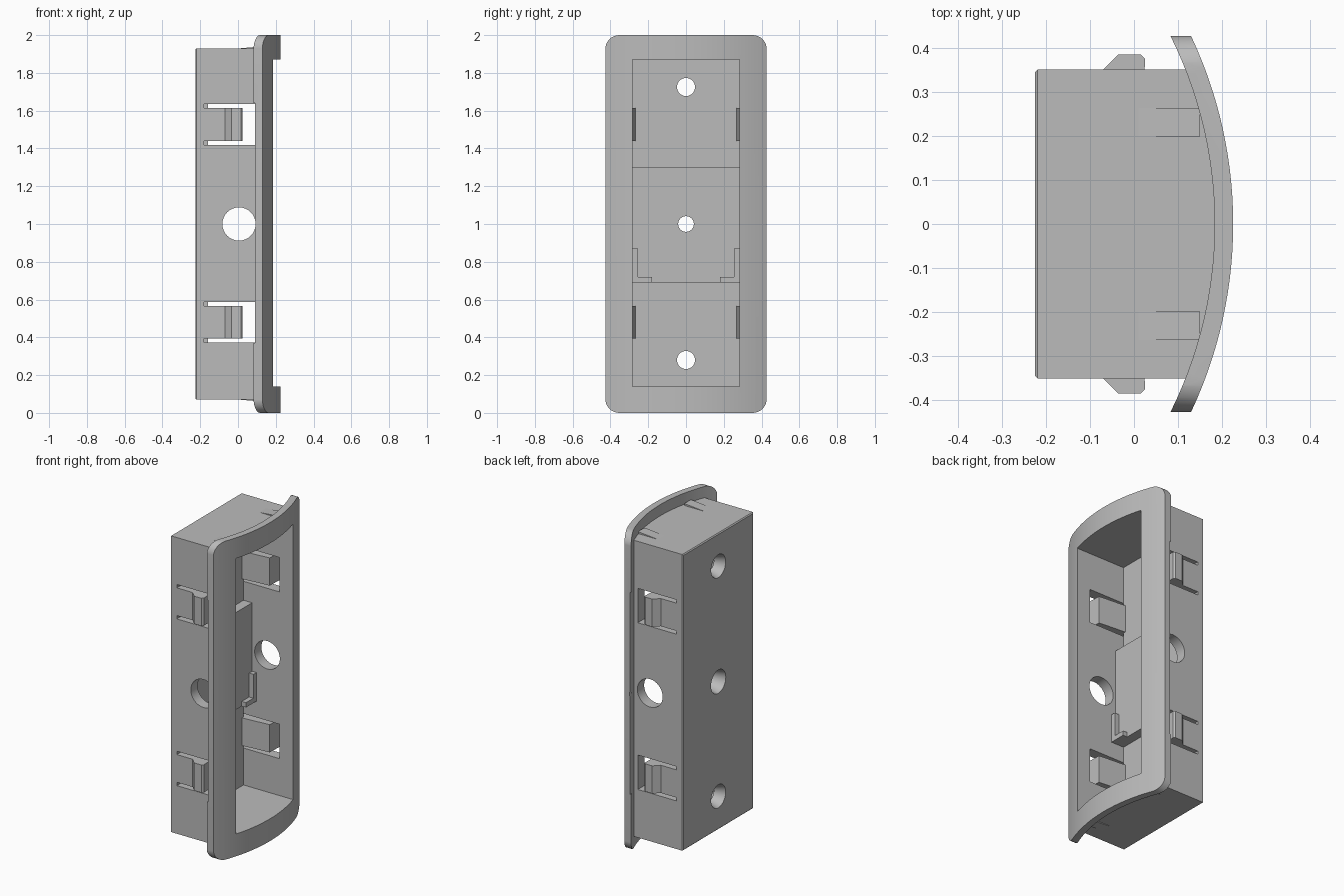
import bpy, bmesh, math
from mathutils import Matrix, Vector

cube = bpy.data.objects.get("Cube")
if cube:
    bpy.data.objects.remove(cube, do_unlink=True)

grey = bpy.data.materials.new("plain grey")
grey.use_nodes = True
grey.diffuse_color = (0.5, 0.5, 0.5, 1)
grey.node_tree.nodes["Principled BSDF"].inputs["Base Color"].default_value = (0.5, 0.5, 0.5, 1)


def finish(name, bm):
    bmesh.ops.recalc_face_normals(bm, faces=bm.faces[:])
    mesh = bpy.data.meshes.new(name)
    bm.to_mesh(mesh)
    bm.free()
    mesh.materials.append(grey)
    obj = bpy.data.objects.new(name, mesh)
    bpy.context.collection.objects.link(obj)
    return obj


def prism(name, points, axis, lo, hi, back_bevel=0):
    """Extrude a 2D outline along an axis; points use the other two axes in order."""
    bm = bmesh.new()
    def place(p):
        p = list(p)
        p.insert("xyz".index(axis), lo)
        return Vector(p)
    face = bm.faces.new([bm.verts.new(place(p)) for p in points])
    geom = bmesh.ops.extrude_face_region(bm, geom=[face])["geom"]
    shift = Vector([hi - lo if a == axis else 0 for a in "xyz"])
    bmesh.ops.translate(bm, vec=shift, verts=[g for g in geom if isinstance(g, bmesh.types.BMVert)])
    if back_bevel:
        x0 = min(v.co.x for v in bm.verts)
        edges = [e for e in bm.edges if all(v.co.x < x0 + 0.001 for v in e.verts)]
        bmesh.ops.recalc_face_normals(bm, faces=bm.faces[:])
        bmesh.ops.bevel(bm, geom=edges, offset=back_bevel, segments=1, affect='EDGES')
    return finish(name, bm)


def box(name, x, y, z):
    return prism(name, [(x[0], y[0]), (x[1], y[0]), (x[1], y[1]), (x[0], y[1])], "z", *z)


def cone(name, centre, r1, r2, depth, turn, axis):
    bm = bmesh.new()
    bmesh.ops.create_cone(bm, cap_ends=True, segments=32, radius1=r1, radius2=r2, depth=depth,
                          matrix=Matrix.Translation(centre) @ Matrix.Rotation(turn, 4, axis))
    return finish(name, bm)


def combine(target, other, operation):
    mod = target.modifiers.new(operation, "BOOLEAN")
    mod.operation, mod.object, mod.solver = operation, other, "EXACT"
    bpy.context.view_layer.objects.active = target
    bpy.ops.object.modifier_apply(modifier=mod.name)
    bpy.data.objects.remove(other, do_unlink=True)


def arc(radius, half, n=28):
    ys = [half * (2 * i / n - 1) for i in range(n + 1)]
    return [(math.sqrt(radius ** 2 - y * y) - 0.775, y) for y in ys]


# Curved face flange with rounded corners
W = 0.427
flange = prism("flange", arc(1.0, W) + arc(0.958, W)[::-1], "z", 0, 2)
outline = []
R = 0.075
for k, (sy, sz) in enumerate([(1, 1), (-1, 1), (-1, -1), (1, -1)]):
    for i in range(9):
        a = math.pi / 2 * (k + i / 8)
        outline.append((sy * (W + 0.0005 - R) + R * math.cos(a), 1 + sz * (1 - R) + R * math.sin(a)))
combine(flange, prism("corner_shape", outline, "x", -0.1, 0.4), "INTERSECT")

# Back box, joined to the flange
housing = prism("housing", [(-0.225, 0.35), (-0.225, -0.35)] + arc(0.98, 0.35), "z", 0.07, 1.93, 0.006)
combine(housing, flange, "UNION")

# Cavity, leaving a raised step on the floor
cavity = [(-0.16, 0.14), (0.4, 0.14), (0.4, 1.87), (-0.16, 1.87),
          (-0.16, 1.30), (-0.10, 1.30), (-0.10, 0.69), (-0.16, 0.69)]
combine(housing, prism("cavity", cavity, "y", -0.283, 0.283), "DIFFERENCE")

# Clip windows and the shallow relief behind the flange rim
clip_heights = (0.48, 1.527)
for s in (-1, 1):
    for z in clip_heights:
        combine(housing, box("window", (-0.18, 0.09), sorted((s * 0.2825, s * 0.5)),
                             (z - 0.108, z + 0.108)), "DIFFERENCE")
    combine(housing, box("relief", (0, 0.09), sorted((s * 0.3505, s * 0.5)), (0.37, 1.64)), "DIFFERENCE")

# Cable hole through both sides, countersunk screw holes through the floor
combine(housing, cone("side_hole", (0.005, 0, 1), 0.088, 0.088, 1, math.pi / 2, "X"), "DIFFERENCE")
for z, front, r in ((0.28, -0.15, 0.044), (1.0, -0.09, 0.039), (1.725, -0.15, 0.044)):
    depth = front + 0.235
    combine(housing, cone("screw_hole", (front - depth / 2, 0, z), 0.076, r, depth, math.pi / 2, "Y"),
            "DIFFERENCE")

parts = [housing]
for s, side in ((-1, "right"), (1, "left")):
    # Barbed spring clips
    profile = [(-0.2, 0.264), (0.022, 0.283), (0.025, 0.375), (0.015, 0.385),
               (-0.035, 0.385), (-0.07, 0.35), (-0.2, 0.35)]
    for z, level in zip(clip_heights, ("lower", "upper")):
        parts.append(prism(f"{level}_{side}_clip", [(x, s * y) for x, y in profile],
                           "z", z - 0.087, z + 0.087))
    # L-shaped retaining rib on the step
    ell = [(0.285, 0.69), (0.18, 0.69), (0.18, 0.72), (0.253, 0.72), (0.253, 0.87), (0.285, 0.87)]
    parts.append(prism(f"{side}_retaining_rib", [(s * y, z) for y, z in ell], "x", -0.11, -0.07))
    # Thin wedges on the top and bottom walls
    for base, d, level in ((1.93, 1, "top"), (0.07, -1, "bottom")):
        wedge = [(0.01, base - d * 0.005), (0.01, base), (0.15, base + d * 0.012), (0.15, base - d * 0.005)]
        lo, hi = sorted((s * 0.198, s * 0.263))
        parts.append(prism(f"{level}_{side}_wedge", wedge, "y", lo, hi))

# Smooth the round surfaces, keep edges sharp
bpy.ops.object.select_all(action='DESELECT')
for p in parts:
    p.select_set(True)
bpy.context.view_layer.objects.active = housing
bpy.ops.object.shade_smooth_by_angle(angle=math.radians(25))
